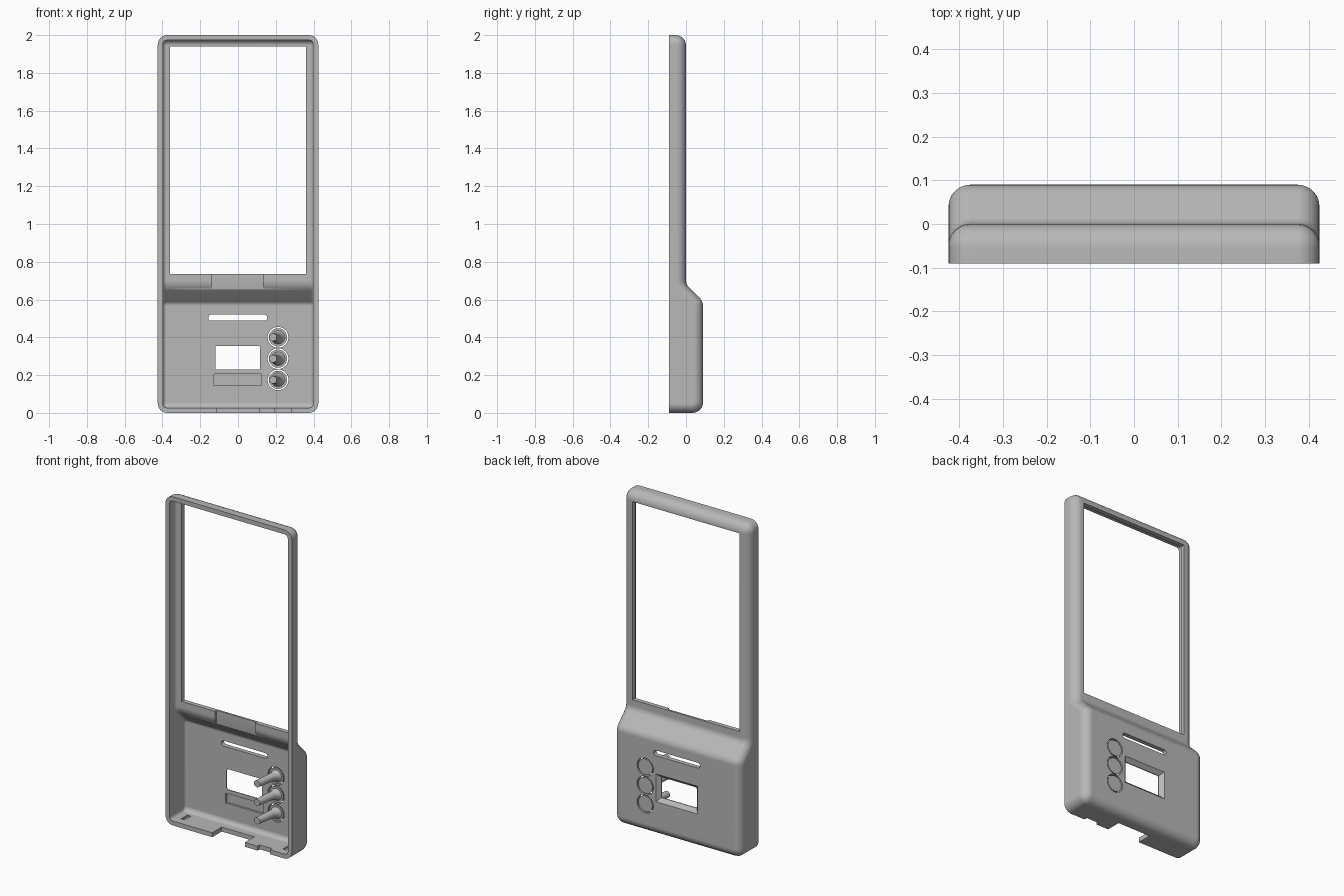
import bpy, bmesh
from math import sin, cos, tan, pi, sqrt
from mathutils import Vector

cube = bpy.data.objects.get("Cube")
if cube:
    bpy.data.objects.remove(cube, do_unlink=True)

grey = bpy.data.materials.new("plain grey")
grey.use_nodes = True
GREY = (0.48, 0.48, 0.48, 1)
grey.diffuse_color = GREY
grey.node_tree.nodes["Principled BSDF"].inputs["Base Color"].default_value = GREY

HALF, TOP, BACK, FRONT = 0.425, 2.0, 0.09, -0.09
WALL, BEND, STEPS = 0.027, 0.68, 6


def make(name, bm):
    bmesh.ops.recalc_face_normals(bm, faces=bm.faces)
    mesh = bpy.data.meshes.new(name)
    bm.to_mesh(mesh)
    bm.free()
    mesh.materials.append(grey)
    ob = bpy.data.objects.new(name, mesh)
    bpy.context.collection.objects.link(ob)
    return ob


def loft(name, rings):
    """Skin a list of equal-length point rings and cap both ends."""
    bm = bmesh.new()
    rows = [[bm.verts.new(p) for p in ring] for ring in rings]
    for a, b in zip(rows, rows[1:]):
        for i in range(len(a)):
            j = (i + 1) % len(a)
            bm.faces.new((a[i], a[j], b[j], b[i]))
    bm.faces.new(rows[0])
    bm.faces.new(rows[-1])
    return make(name, bm)


def fillet(prev, p, nxt, r):
    d1, d2 = (prev - p).normalized(), (nxt - p).normalized()
    half = d1.angle(d2) / 2
    centre = p + (d1 + d2).normalized() * (r / sin(half))
    a = (p + d1 * (r / tan(half)) - centre).normalized()
    b = (p + d2 * (r / tan(half)) - centre).normalized()
    return [centre + a.slerp(b, k / STEPS) * r for k in range(STEPS + 1)]


def side_profile(t, front):
    """Side outline (y, z) shrunk inward by t, front edge kept in place."""
    shift = t - t * sqrt(2)
    pts = [Vector(p) for p in (
        (front, TOP - t), (-t, TOP - t), (-t, BEND + shift),
        (BACK - t, BEND - BACK + shift), (BACK - t, t), (front, t))]
    radii = (0, 0.055 - t, 0.05 + t, 0.055 - t, 0.055 - t, 0)
    out = []
    for i, r in enumerate(radii):
        out += fillet(pts[i - 1], pts[i], pts[(i + 1) % 6], r) if r else [pts[i]]
    return out


def body(name, inset, r, front):
    """Rounded solid: the side profile swept across x with round edges."""
    x_max = HALF - inset
    half = []
    for k in range(STEPS + 1):
        a = k / STEPS * pi / 2
        half.append((x_max - r + r * cos(a), inset + r * (1 - sin(a))))
    stations = half + [(-x, t) for x, t in reversed(half)]
    return loft(name, [[(x, y, z) for y, z in side_profile(t, front)]
                       for x, t in stations])


def block(name, x, y, z, r=0):
    """Box between limits, with edges along y optionally rounded."""
    bm = bmesh.new()
    bmesh.ops.create_cube(bm, size=1)
    for v in bm.verts:
        v.co = [lim[0] if c < 0 else lim[1] for c, lim in zip(v.co, (x, y, z))]
    if r:
        edges = [e for e in bm.edges
                 if abs(e.verts[0].co.y - e.verts[1].co.y) > 1e-4]
        bmesh.ops.bevel(bm, geom=edges, offset=r, segments=6, profile=0.5,
                        affect='EDGES')
    return make(name, bm)


def circle(x, y, z, r, n=40):
    return [(x + r * cos(2 * pi * i / n), y, z + r * sin(2 * pi * i / n))
            for i in range(n)]


def rect(x, y, z, grow):
    return [(x[0] - grow, y, z[0] - grow), (x[1] + grow, y, z[0] - grow),
            (x[1] + grow, y, z[1] + grow), (x[0] - grow, y, z[1] + grow)]


def finish(ob):
    bpy.ops.object.select_all(action='DESELECT')
    ob.select_set(True)
    bpy.context.view_layer.objects.active = ob
    bpy.ops.object.shade_smooth_by_angle(angle=0.6)
    mod = ob.modifiers.new("even shading", 'WEIGHTED_NORMAL')
    mod.keep_sharp = True


# Outer shell and the hollow inside it
shell = body("housing_shell", 0, 0.05, FRONT)
cutters = [body("cavity", WALL, 0.02, FRONT - 0.05)]

# Large screen opening, cable notch below it, and speaker slot
cutters.append(block("screen_opening", (-0.36, 0.36), (-0.2, 0.2), (0.735, 1.94)))
cutters.append(block("cable_notch", (-0.137, 0.133), (-0.08, -0.012), (0.65, 0.75)))
cutters.append(block("slot", (-0.157, 0.155), (0, 0.2), (0.488, 0.52), 0.0155))

# Small display opening, flaring toward the outer face, and pocket below it
wx, wz = (-0.12, 0.117), (0.23, 0.355)
cutters.append(block("display_opening", wx, (0, 0.2), wz, 0.008))
cutters.append(loft("display_flare", [rect(wx, 0.068, wz, 0),
                                      rect(wx, 0.098, wz, 0.03)]))
cutters.append(block("pocket", (-0.127, 0.124), (0.03, 0.076), (0.145, 0.205)))

# Notches and shallow slots in the bottom wall
cutters.append(block("bottom_notch", (-0.11, 0.11), (-0.2, 0.0), (-0.1, 0.04)))
cutters.append(block("bottom_step", (0.195, 0.28), (-0.2, -0.07), (-0.1, 0.04)))
for s in (-1, 1):
    cutters.append(block("floor_slot", sorted((s * 0.33, s * 0.355)),
                         (-0.04, 0.02), (0.015, 0.04)))

# Button holes with floating buttons on slanted stems
BUTTON_X = 0.212
for number, z in enumerate((0.4, 0.287, 0.175), 1):
    cutters.append(loft("button_hole", [circle(BUTTON_X, 0.03, z, 0.055),
                                        circle(BUTTON_X, 0.12, z, 0.055)]))
    finish(loft(f"button_{number}", [
        circle(0.185, -0.083, z, 0.02), circle(0.2, 0.03, z, 0.023),
        circle(0.207, 0.055, z, 0.028), circle(BUTTON_X, 0.064, z, 0.036),
        circle(BUTTON_X, 0.064, z, 0.048), circle(BUTTON_X, 0.088, z, 0.048)]))

# Cut everything out of the shell
bpy.context.view_layer.objects.active = shell
for cutter in cutters:
    cutter.hide_render = True
    mod = shell.modifiers.new("cut", 'BOOLEAN')
    mod.operation, mod.solver, mod.object = 'DIFFERENCE', 'EXACT', cutter
    bpy.ops.object.modifier_apply(modifier=mod.name)
    bpy.data.objects.remove(cutter, do_unlink=True)
finish(shell)
